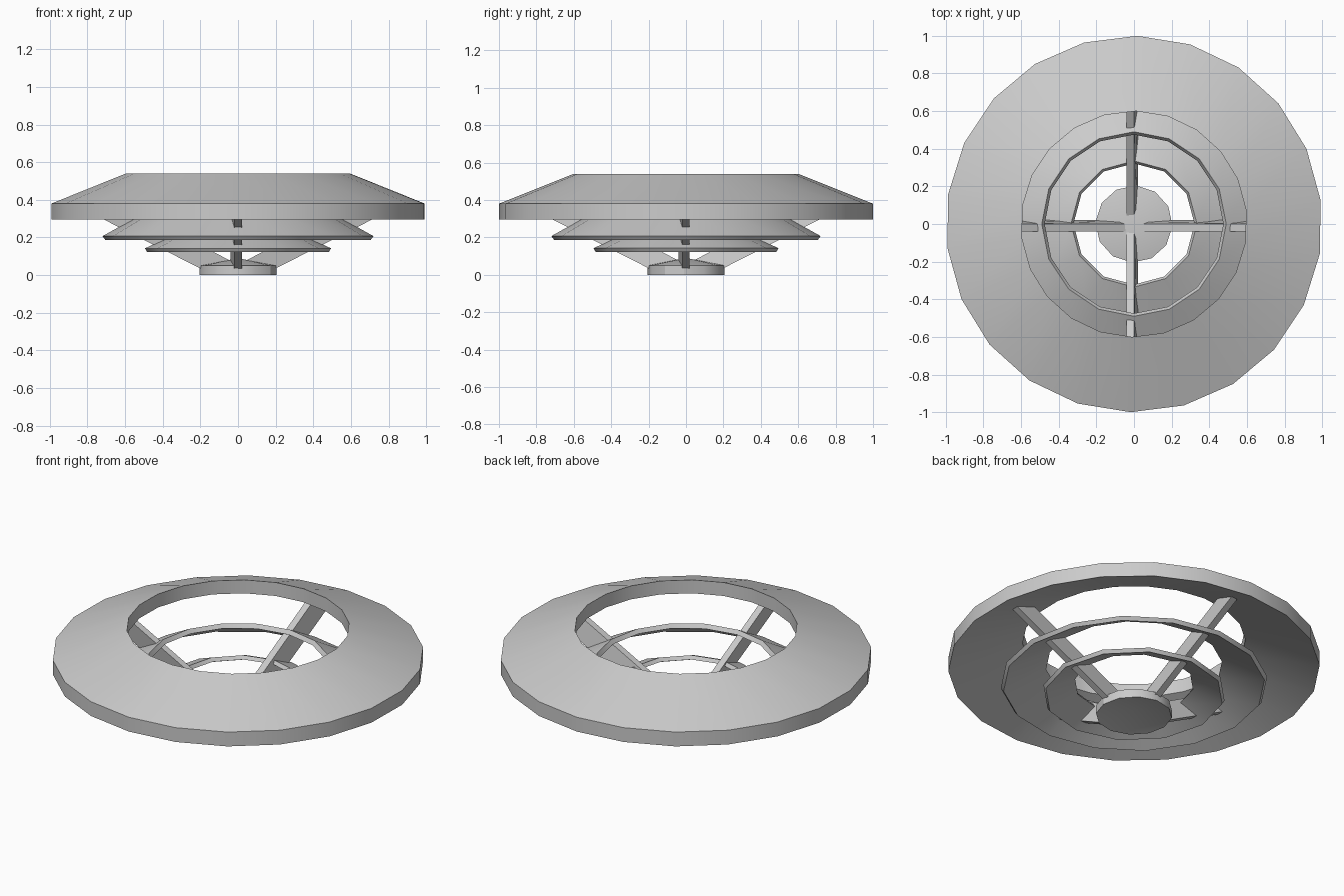
import bpy, bmesh
from math import sin, cos, radians, tau
from mathutils import Vector

cube = bpy.data.objects.get("Cube")
if cube:
    bpy.data.objects.remove(cube, do_unlink=True)

grey = bpy.data.materials.new("painted_grey_metal")
grey.use_nodes = True
colour = (0.6, 0.6, 0.6, 1)
grey.diffuse_color = colour
grey.node_tree.nodes["Principled BSDF"].inputs["Base Color"].default_value = colour


def finish(bm, name, smooth):
    """Turn a bmesh into a named, coloured object."""
    bmesh.ops.remove_doubles(bm, verts=bm.verts, dist=0.0001)
    bmesh.ops.recalc_face_normals(bm, faces=bm.faces)
    mesh = bpy.data.meshes.new(name)
    bm.to_mesh(mesh)
    bm.free()
    mesh.materials.append(grey)
    obj = bpy.data.objects.new(name, mesh)
    bpy.context.collection.objects.link(obj)
    if smooth:
        bpy.ops.object.select_all(action='DESELECT')
        obj.select_set(True)
        bpy.context.view_layer.objects.active = obj
        bpy.ops.object.shade_smooth_by_angle(angle=radians(30))


def lathe(name, profile, sides, start):
    """Revolve a closed (radius, height) profile around z."""
    bm = bmesh.new()
    loops = []
    for i in range(sides):
        a = radians(start) + tau * i / sides
        loops.append([bm.verts.new((r * cos(a), r * sin(a), z)) for r, z in profile])
    n = len(profile)
    for i in range(sides):
        a, b = loops[i], loops[(i + 1) % sides]
        for j in range(n):
            k = (j + 1) % n
            if profile[j][0] + profile[k][0] > 0:
                bm.faces.new((a[j], b[j], b[k], a[k]))
    finish(bm, name, True)


def strut(name, direction, lateral):
    """Sloping slab from hub to outer shade, leaning slightly sideways."""
    # (radius, height, sideways shift)
    outline = [(0.05, 0.06, -0.01), (0.19, 0.03, 0), (0.86, 0.37, 0),
               (0.77, 0.456, -0.02), (0.04, 0.076, -0.02)]
    d, s = Vector(direction), Vector(lateral)
    bm = bmesh.new()
    sides = []
    for half in (-0.02, 0.02):
        sides.append([bm.verts.new(d * r + s * (shift + half) + Vector((0, 0, z)))
                      for r, z, shift in outline])
    a, b = sides
    bm.faces.new(a)
    bm.faces.new(b[::-1])
    for i in range(len(outline)):
        j = (i + 1) % len(outline)
        bm.faces.new((a[i], b[i], b[j], a[j]))
    finish(bm, name, False)


# Three nested ring shades and the conical hub
lathe("outer_shade", [(0.6, 0.54), (1, 0.38), (1, 0.295), (0.6, 0.46)], 22, 89)
lathe("middle_shade", [(0.49, 0.335), (0.72, 0.207), (0.705, 0.187), (0.475, 0.312)], 16, 90)
lathe("inner_shade", [(0.335, 0.216), (0.495, 0.142), (0.482, 0.122), (0.322, 0.196)], 12, 90)
lathe("hub", [(0, 0.09), (0.205, 0.05), (0.205, 0), (0, 0.04)], 12, 87)

# Four crossed struts
X, Y = Vector((1, 0, 0)), Vector((0, 1, 0))
for name, direction, lateral in (("left", X, Y), ("right", -X, Y),
                                 ("back", Y, X), ("front", -Y, X)):
    strut(name + "_strut", direction, lateral)
